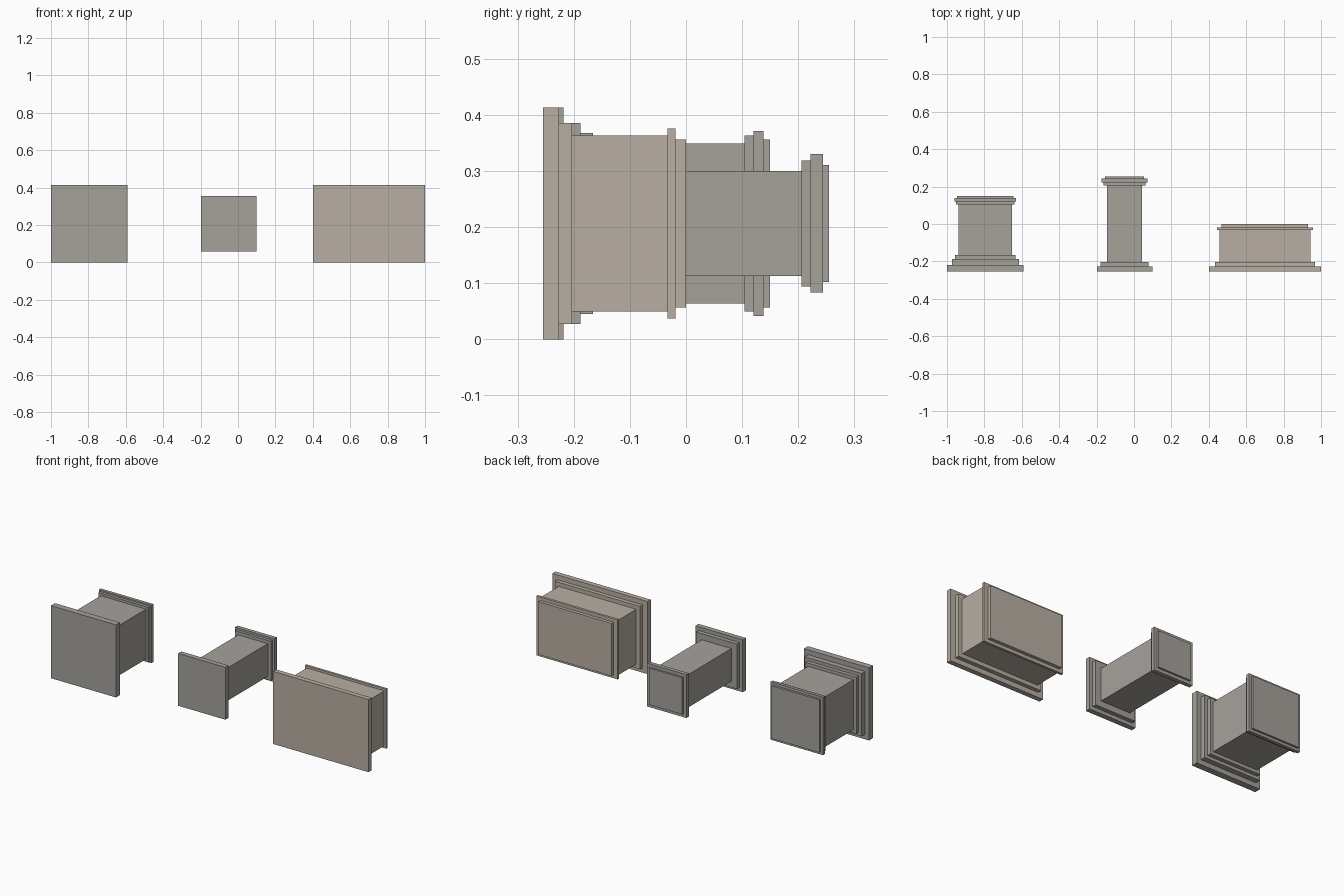
import bpy

if "Cube" in bpy.data.objects:
    bpy.data.objects.remove(bpy.data.objects["Cube"])

Z_MID = 0.2065  # common axis height of the three pedestals


def material(name, rgb):
    m = bpy.data.materials.new(name)
    m.diffuse_color = (*rgb, 1)
    m.use_nodes = True
    m.node_tree.nodes["Principled BSDF"].inputs["Base Color"].default_value = m.diffuse_color
    return m


def slab(name, x, y0, y1, hx, hz, mat):
    bpy.ops.mesh.primitive_cube_add(size=1, location=(x, (y0 + y1) / 2, Z_MID))
    ob = bpy.context.object
    ob.name = name
    ob.scale = (2 * hx, y1 - y0, 2 * hz)
    bpy.ops.object.transform_apply(location=False, rotation=False, scale=True)
    ob.data.materials.append(mat)


def pedestal(name, x, y, layers, mat):
    # layers: part name, end y, half width, half height
    for part, y_end, hx, hz in layers:
        slab(f"{name}_{part}", x, y, y_end, hx, hz, mat)
        y = y_end


grey = material("grey_stone", (0.38, 0.36, 0.33))
tan = material("tan_stone", (0.48, 0.43, 0.37))

# Medium square pedestal
pedestal("square_pedestal", -0.795, -0.2545, [
    ("plinth", -0.218, 0.205, 0.2065),
    ("base_step", -0.188, 0.179, 0.179),
    ("base_moulding", -0.166, 0.161, 0.161),
    ("shaft", 0.104, 0.1425, 0.1425),
    ("neck", 0.1205, 0.1565, 0.1565),
    ("cornice", 0.138, 0.165, 0.165),
    ("top", 0.15, 0.15, 0.15)], grey)

# Tall slim pedestal
pedestal("slim_pedestal", -0.05, -0.2545, [
    ("plinth", -0.226, 0.149, 0.149),
    ("base_step", -0.203, 0.128, 0.128),
    ("shaft", 0.206, 0.0935, 0.0935),
    ("neck", 0.222, 0.112, 0.112),
    ("cornice", 0.244, 0.1235, 0.1235),
    ("top", 0.2545, 0.1045, 0.1045)], grey)

# Wide low pedestal
pedestal("wide_pedestal", 0.70, -0.2545, [
    ("plinth", -0.226, 0.30, 0.2065),
    ("base_step", -0.203, 0.268, 0.179),
    ("shaft", -0.033, 0.244, 0.1565),
    ("cornice", -0.019, 0.256, 0.169),
    ("top", 0.0, 0.231, 0.15)], tan)
